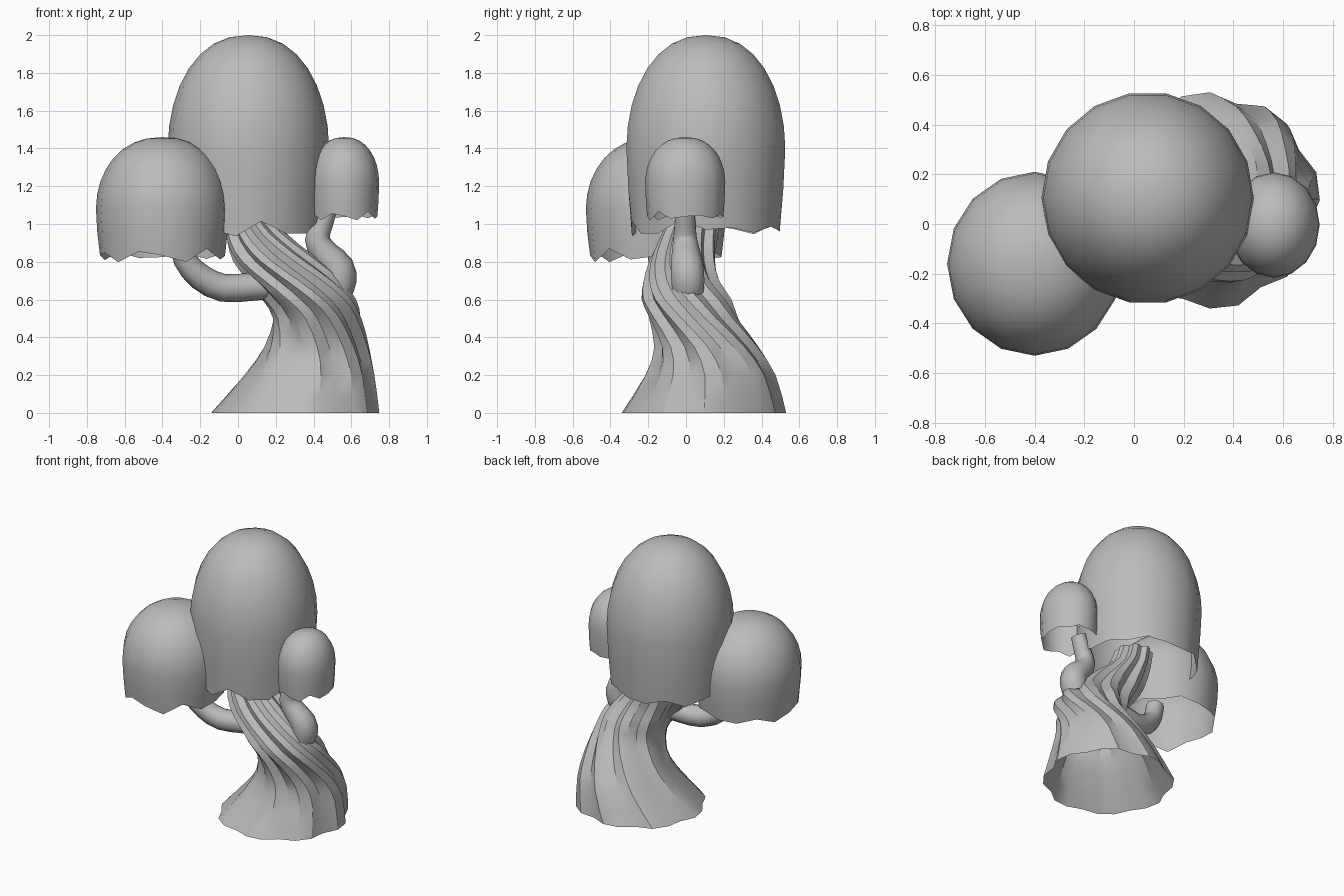
import bpy, bmesh, math
from mathutils import Vector

cube = bpy.data.objects.get("Cube")
if cube:
    bpy.data.objects.remove(cube, do_unlink=True)

grey = bpy.data.materials.new("plain grey")
grey.use_nodes = True
GREY = (0.5, 0.5, 0.5, 1)
grey.diffuse_color = GREY
grey.node_tree.nodes["Principled BSDF"].inputs["Base Color"].default_value = GREY


def skin(name, rings, close_ends=False, angle=40):
    """Bridge equal-length rings of points into one smooth-shaded object."""
    bm = bmesh.new()
    loops = [[bm.verts.new(p) for p in ring] for ring in rings]
    n = len(loops[0])
    for a, b in zip(loops, loops[1:]):
        for i in range(n):
            j = (i + 1) % n
            bm.faces.new((a[i], a[j], b[j], b[i]))
    if close_ends:
        bm.faces.new(loops[0][::-1])
        bm.faces.new(loops[-1])
    bmesh.ops.remove_doubles(bm, verts=bm.verts, dist=0.0005)
    mesh = bpy.data.meshes.new(name)
    bm.to_mesh(mesh)
    bm.free()
    mesh.materials.append(grey)
    obj = bpy.data.objects.new(name, mesh)
    bpy.context.collection.objects.link(obj)
    bpy.ops.object.select_all(action='DESELECT')
    obj.select_set(True)
    bpy.context.view_layer.objects.active = obj
    bpy.ops.object.shade_smooth_by_angle(angle=math.radians(angle))


def refine(rows, steps):
    """Pass a smooth curve through rows of values."""
    out = []
    for k in range(len(rows) - 1):
        p0, p1, p2 = rows[max(k - 1, 0)], rows[k], rows[k + 1]
        p3 = rows[min(k + 2, len(rows) - 1)]
        for s in range(steps):
            t = s / steps
            out.append([b + 0.5 * t * (c - a + t * (2 * a - 5 * b + 4 * c - d
                        + t * (3 * (b - c) + d - a)))
                        for a, b, c, d in zip(p0, p1, p2, p3)])
    return out + [list(rows[-1])]


def crown(name, centre, radii, rim, wide, top, taper, jag, sides):
    """Open bell: ragged rim, slightly flared wall and a full, domed top."""
    levels = [(taper, rim), ((1 + taper) / 2 + 0.01, rim + (wide - rim) * 0.5), (1, wide)]
    for k in range(1, 9):
        t = k / 8 * math.pi / 2
        levels.append((max(math.cos(t), 0) ** 0.88, wide + (top - wide) * math.sin(t)))
    rings = []
    for row, (r, z) in enumerate(levels):
        ring = []
        for i in range(sides):
            a = 2 * math.pi * i / sides
            ragged = jag * (math.sin(i * 2.3) + 0.6 * math.sin(i * 4.1)) if row == 0 else 0
            ring.append((centre[0] + radii[0] * r * math.cos(a),
                         centre[1] + radii[1] * r * math.sin(a), z + ragged))
        rings.append(ring)
    skin(name, rings)


# Three bell-shaped leaf crowns
crown("main_crown", (0.055, 0.105), (0.427, 0.427), 0.97, 1.4, 2.0, 0.93, 0.038, 18)
crown("right_crown", (-0.4, -0.16), (0.352, 0.37), 0.83, 1.08, 1.46, 0.94, 0.034, 16)
crown("left_crown", (0.563, -0.004), (0.184, 0.212), 1.04, 1.22, 1.46, 0.95, 0.022, 16)

# Twisted trunk: height, centre x and y, radius x and y, twist in degrees
TRUNK = [
    (0, 0.305, 0.095, 0.43, 0.425, 0), (0.2, 0.38, 0.13, 0.33, 0.335, -5),
    (0.35, 0.415, 0.11, 0.265, 0.265, -14), (0.5, 0.42, 0.04, 0.228, 0.23, -30),
    (0.6, 0.38, 0.0, 0.235, 0.225, -43), (0.7, 0.305, -0.025, 0.235, 0.19, -56),
    (0.8, 0.21, -0.02, 0.22, 0.168, -67), (0.9, 0.13, 0.005, 0.178, 0.148, -76),
    (1.0, 0.07, 0.035, 0.132, 0.13, -82), (1.1, 0.055, 0.06, 0.12, 0.12, -85),
]
# One ridge and its groove, repeated around the trunk
RIDGE = [1.05, 1.04, 0.93]
SIDES = 24
rings = []
for z, cx, cy, rx, ry, twist in refine(TRUNK, 2):
    depth = 0.6 + 1.1 * min(z, 0.9)
    ring = []
    for i in range(SIDES):
        a = 2 * math.pi * i / SIDES + math.radians(twist)
        f = 1 + (RIDGE[i % 3] - 1) * depth * (1 + 0.3 * math.sin(i * 1.7))
        ring.append((cx + rx * f * math.cos(a), cy + ry * f * math.sin(a), z))
    rings.append(ring)
skin("trunk", rings, angle=32)


def branch(name, path, sides=10):
    """Round tube through (x, y, z, radius) points."""
    path = refine(path, 2)
    pts = [Vector(p[:3]) for p in path]
    rings = []
    for k, p in enumerate(pts):
        d = (pts[min(k + 1, len(pts) - 1)] - pts[max(k - 1, 0)]).normalized()
        u = Vector((0, 1, 0)).cross(d).normalized()
        v = d.cross(u)
        angles = [2 * math.pi * i / sides for i in range(sides)]
        rings.append([p + path[k][3] * (u * math.cos(a) + v * math.sin(a)) for a in angles])
    skin(name, rings, True, 45)


# Branches carrying the side crowns
branch("right_branch", [
    (0.25, -0.03, 0.68, 0.07), (0.08, -0.05, 0.668, 0.074), (-0.08, -0.08, 0.662, 0.074),
    (-0.2, -0.11, 0.72, 0.07), (-0.28, -0.14, 0.81, 0.062), (-0.31, -0.15, 0.92, 0.06)])
branch("left_branch", [
    (0.52, 0.01, 0.645, 0.085), (0.535, 0.01, 0.7, 0.092), (0.525, 0.005, 0.77, 0.09),
    (0.46, 0, 0.84, 0.078), (0.42, -0.005, 0.92, 0.066), (0.445, -0.005, 1.0, 0.058),
    (0.48, -0.005, 1.1, 0.052)])
